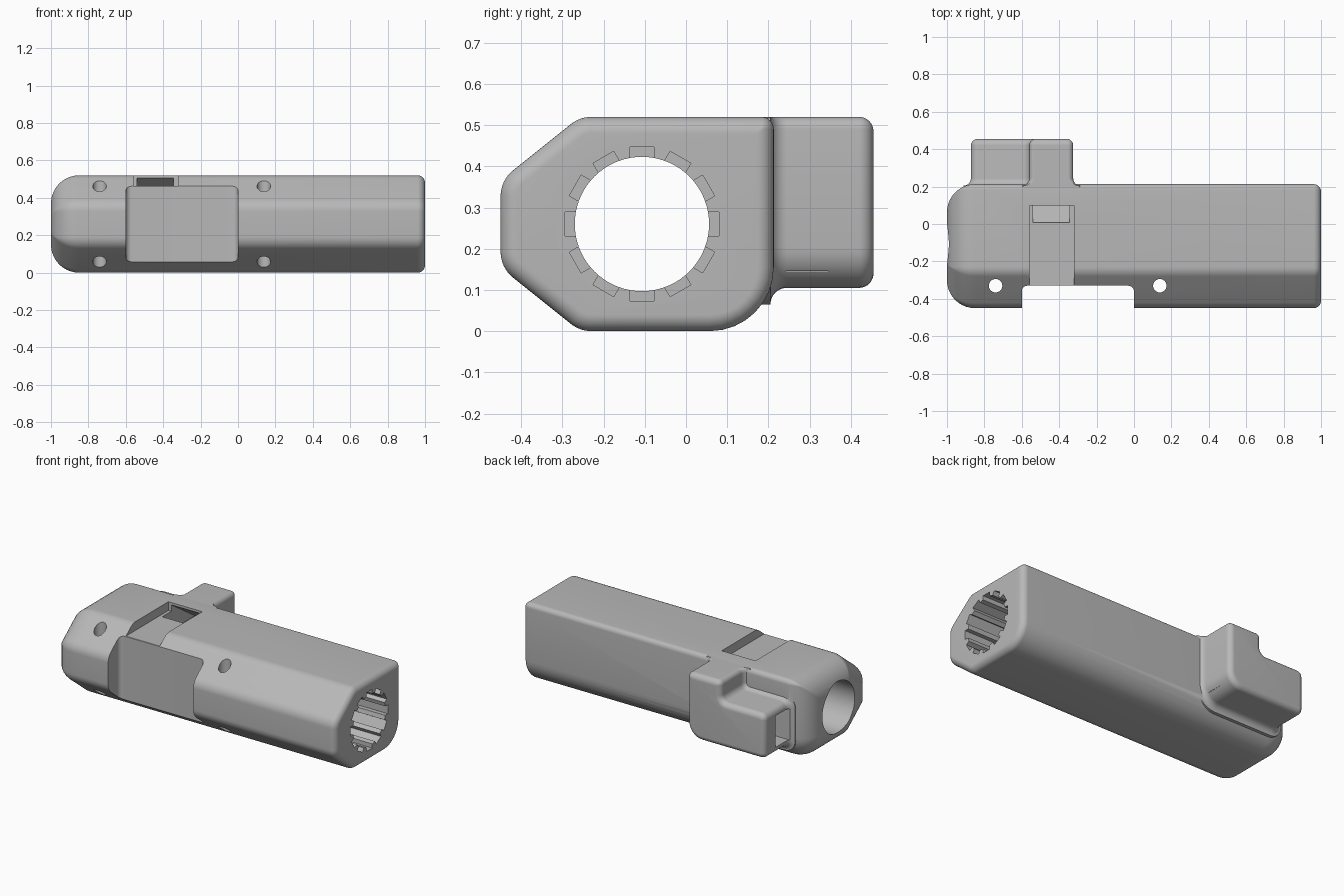
import bpy, bmesh, math
from mathutils import Vector

if "Cube" in bpy.data.objects:
    bpy.data.objects.remove(bpy.data.objects["Cube"])

grey = bpy.data.materials.new("plain grey")
grey.diffuse_color = (0.48, 0.48, 0.48, 1)
grey.use_nodes = True
grey.node_tree.nodes["Principled BSDF"].inputs["Base Color"].default_value = grey.diffuse_color


def rounded(poly, radii, d=0.0, seg=8):
    """Counter-clockwise polygon, inset by d, with rounded corners."""
    out = []
    n = len(poly)
    for i in range(n):
        p0, p, p1 = (Vector(poly[(i + k) % n]) for k in (-1, 0, 1))
        e0, e1 = (p - p0).normalized(), (p1 - p).normalized()
        n0, n1 = Vector((e0.y, -e0.x)), Vector((e1.y, -e1.x))
        m = (n0 + n1) / (1 + n0.dot(n1))
        turn = math.atan2(e0.x * e1.y - e0.y * e1.x, e0.dot(e1))
        s = 1 if turn > 0 else -1
        r = max(radii[i] - s * d, 0.005)
        c = p - m * d - m * (s * r)
        a0 = math.atan2(n0.y, n0.x)
        for k in range(seg + 1):
            a = a0 + turn * k / seg
            out.append(c + s * r * Vector((math.cos(a), math.sin(a))))
    return out


def loft(name, rings):
    """Solid from matching closed rings of 3D points."""
    bm = bmesh.new()
    vs = [[bm.verts.new(p) for p in ring] for ring in rings]
    n = len(rings[0])
    for a, b in zip(vs, vs[1:]):
        for i in range(n):
            bm.faces.new((a[i], a[(i + 1) % n], b[(i + 1) % n], b[i]))
    bm.faces.new(vs[0])
    bm.faces.new(vs[-1])
    bmesh.ops.recalc_face_normals(bm, faces=bm.faces)
    me = bpy.data.meshes.new(name)
    bm.to_mesh(me)
    bm.free()
    me.materials.append(grey)
    ob = bpy.data.objects.new(name, me)
    bpy.context.collection.objects.link(ob)
    return ob


def prism_x(name, pts, x0, x1):
    return loft(name, [[(x, p[0], p[1]) for p in pts] for x in (x0, x1)])


def prism_z(name, pts, z0, z1):
    return loft(name, [[(p[0], p[1], z) for p in pts] for z in (z0, z1)])


def rect(a0, b0, a1, b1):
    return [(a0, b0), (a1, b0), (a1, b1), (a0, b1)]


def circle(cx, cy, r, n):
    return [(cx + r * math.cos(2 * math.pi * i / n),
             cy + r * math.sin(2 * math.pi * i / n)) for i in range(n)]


def combine(target, tool, op):
    mod = target.modifiers.new(tool.name, 'BOOLEAN')
    mod.operation, mod.solver, mod.object = op, 'EXACT', tool
    bpy.context.view_layer.objects.active = target
    bpy.ops.object.modifier_apply(modifier=mod.name)
    bpy.data.objects.remove(tool)


quarter = [math.pi / 2 * k / 10 for k in range(11)]

# Main body: chamfered section, large round at the left end, small at the right
section = [(-0.2575, 0), (0.213, 0), (0.213, 0.52), (-0.2575, 0.52),
           (-0.45, 0.366), (-0.45, 0.154)]
section_r = [0.08, 0.155, 0.03, 0.08, 0.08, 0.08]
R, r = 0.15, 0.04
stations = [(-1 + R * (1 - math.cos(a)), R * (1 - math.sin(a))) for a in quarter]
stations += [(1 - r * (1 - math.cos(a)), r * (1 - math.sin(a))) for a in reversed(quarter)]
body = loft("handle_body", [[(x, p.x, p.y) for p in rounded(section, section_r, d)]
                            for x, d in stations])

# Stepped side tab, flaring into the body and rounded at its outer face
step = [(-0.872, 0.105), (-0.325, 0.105), (-0.325, 0.52), (-0.56, 0.52),
        (-0.56, 0.39), (-0.872, 0.39)]
step_r = [0.035, 0.1, 0.03, 0.03, 0.04, 0.04]
f, e = 0.04, 0.035
stations = [(0.13, -f)]
stations += [(0.205 + f * (1 - math.cos(a)), -f * (1 - math.sin(a))) for a in quarter]
stations += [(0.455 - e + e * math.sin(a), e * (1 - math.cos(a))) for a in quarter]
tab = loft("side_tab", [[(p.x, y, min(p.y, 0.5195)) for p in rounded(step, step_r, d)]
                        for y, d in stations])
combine(body, tab, 'UNION')

# Bore along the whole length
cy, cz = -0.107, 0.26
combine(body, prism_x("bore", circle(cy, cz, 0.163, 72), -1.2, 1.2), 'DIFFERENCE')

# Twelve grooves from the right end
for i in range(12):
    a = math.pi / 6 * i
    u, v = Vector((math.cos(a), math.sin(a))), Vector((-math.sin(a), math.cos(a)))
    pts = [Vector((cy, cz)) + u * p + v * q for p, q in rect(0.13, -0.029, 0.187, 0.029)]
    combine(body, prism_x("groove", pts, 0.0, 1.2), 'DIFFERENCE')

# Flat recess in the front
recess = rounded(rect(-0.6, -0.7, 0.0, -0.33), [0.03] * 4)
combine(body, prism_z("recess", recess, -0.3, 0.9), 'DIFFERENCE')

# Slot on top, passage down into the tab, outlet on the tab's left side
combine(body, prism_x("slot", rect(-0.6, 0.464, 0.1, 0.8), -0.56, -0.322), 'DIFFERENCE')
duct = [(0.0, 0.46), (0.17, 0.3), (0.22, 0.145), (0.345, 0.145), (0.345, 0.34), (0.1, 0.505)]
combine(body, prism_x("duct", duct, -0.54, -0.345), 'DIFFERENCE')
combine(body, prism_x("outlet", rect(0.216, 0.145, 0.345, 0.345), -0.95, -0.37), 'DIFFERENCE')

# Vertical screw holes
for x in (-0.74, 0.138):
    combine(body, prism_z("screw_hole", circle(x, -0.33, 0.036, 32), -0.3, 0.9), 'DIFFERENCE')

bpy.ops.object.select_all(action='DESELECT')
body.select_set(True)
bpy.context.view_layer.objects.active = body
bpy.ops.object.shade_smooth_by_angle(angle=math.radians(25))
